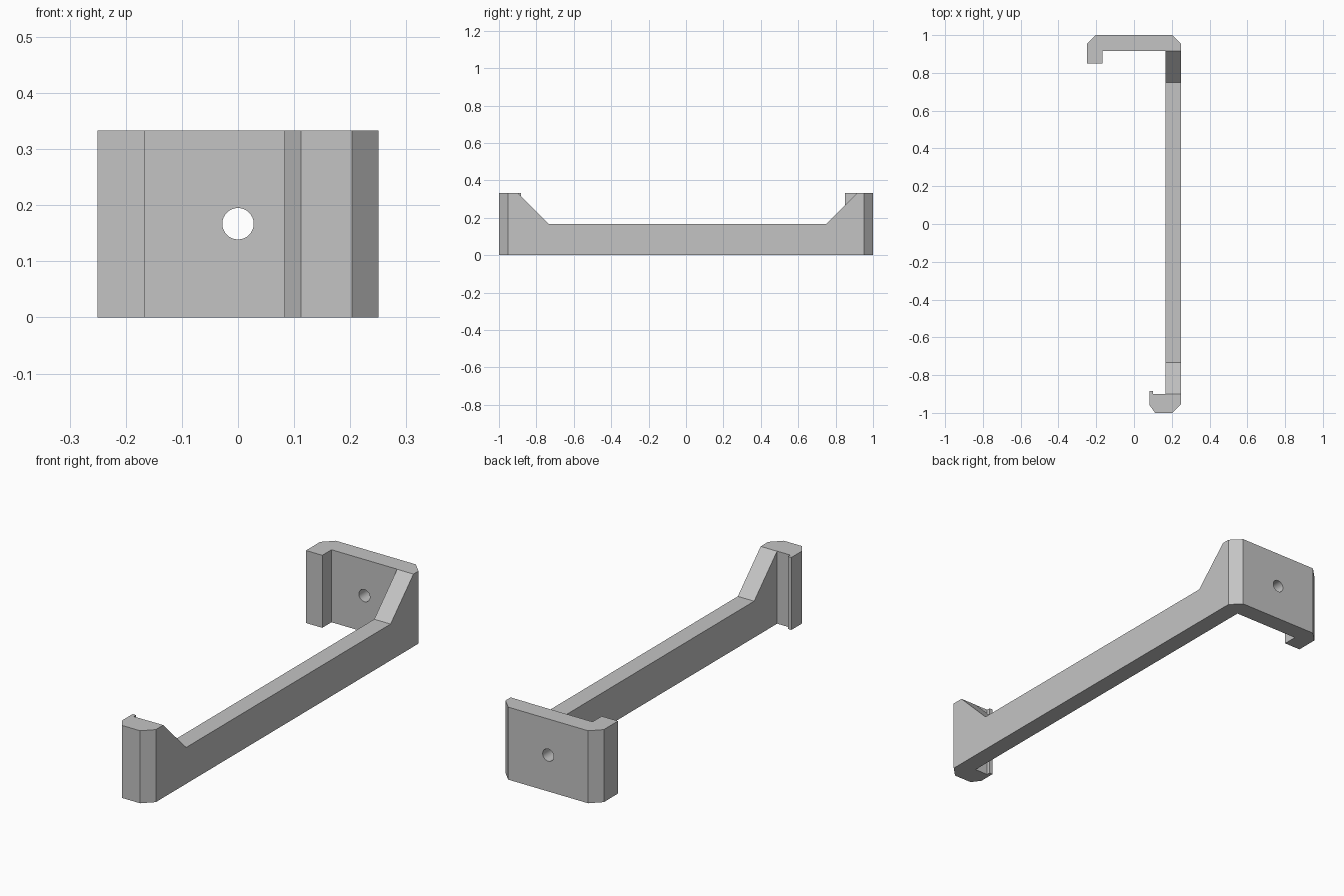
import bpy, bmesh, math
from mathutils import Vector

if "Cube" in bpy.data.objects:
    bpy.data.objects.remove(bpy.data.objects["Cube"])

H = 0.333      # full height of the end hooks
BAR_H = 0.167  # height of the long bar

grey = bpy.data.materials.new("plain grey")
grey.diffuse_color = (0.55, 0.55, 0.55, 1)
grey.use_nodes = True
grey.node_tree.nodes["Principled BSDF"].inputs["Base Color"].default_value = grey.diffuse_color


def prism(name, points, sweep):
    """Extrude a closed outline of 3D points along a vector."""
    bm = bmesh.new()
    face = bm.faces.new([bm.verts.new(p) for p in points])
    top = bmesh.ops.extrude_face_region(bm, geom=[face])
    verts = [v for v in top["geom"] if isinstance(v, bmesh.types.BMVert)]
    bmesh.ops.translate(bm, verts=verts, vec=Vector(sweep))
    bmesh.ops.recalc_face_normals(bm, faces=bm.faces)
    mesh = bpy.data.meshes.new(name)
    bm.to_mesh(mesh)
    bm.free()
    mesh.materials.append(grey)
    obj = bpy.data.objects.new(name, mesh)
    bpy.context.collection.objects.link(obj)
    return obj


# Bracket plan: wide back hook, long bar, small front hook with a lip
plan = [
    (0.25, -0.953), (0.25, 0.953), (0.203, 1.0), (-0.203, 1.0),
    (-0.25, 0.953), (-0.25, 0.85), (-0.167, 0.85), (-0.167, 0.917),
    (0.167, 0.917), (0.167, -0.9), (0.1, -0.9), (0.1, -0.883),
    (0.083, -0.883), (0.083, -0.96), (0.112, -1.0), (0.203, -1.0),
]
bracket = prism("hooked_bracket", [(x, y, 0) for x, y in plan], (0, 0, H))

# Cutter that lowers the bar and leaves sloped gussets at both ends
slope = [(-0.733, BAR_H), (0.75, BAR_H), (0.95, 0.367), (-0.933, 0.367)]
bar_cutter = prism("bar_cutter", [(0.13, y, z) for y, z in slope], (0.2, 0, 0))

# Round screw hole through the back plate
ring = [(0.028 * math.cos(math.tau * i / 32), 0.88,
         BAR_H + 0.028 * math.sin(math.tau * i / 32)) for i in range(32)]
hole_cutter = prism("hole_cutter", ring, (0, 0.2, 0))

# Apply the cuts, then remove the cutters
bpy.context.view_layer.objects.active = bracket
bracket.select_set(True)
for cutter in (bar_cutter, hole_cutter):
    mod = bracket.modifiers.new(cutter.name, "BOOLEAN")
    mod.operation = "DIFFERENCE"
    mod.solver = "EXACT"
    mod.object = cutter
    bpy.ops.object.modifier_apply(modifier=mod.name)
    bpy.data.objects.remove(cutter)

bpy.ops.object.shade_smooth_by_angle(angle=math.radians(30))
